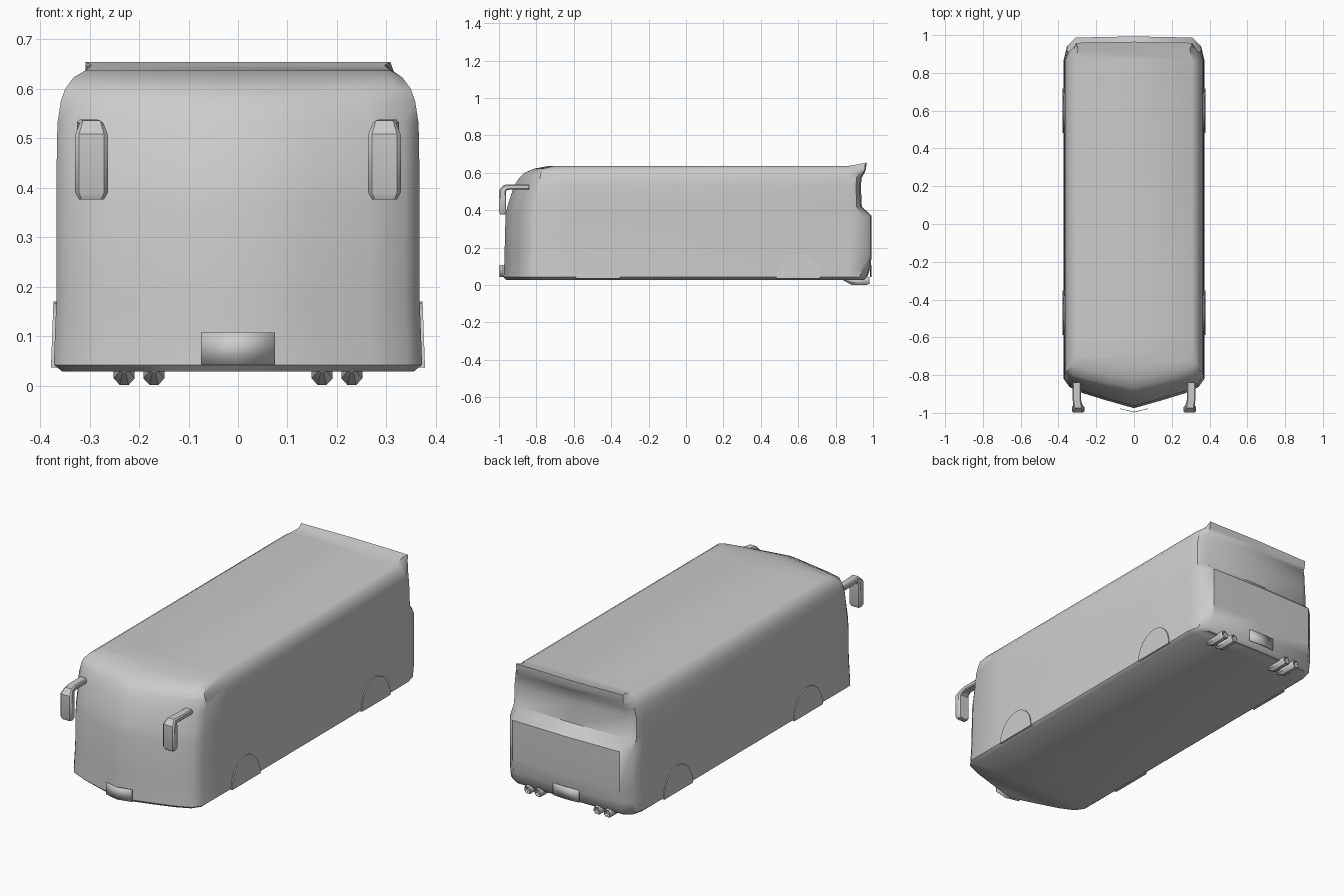
import bpy, bmesh, math
from mathutils import Vector

if "Cube" in bpy.data.objects:
    bpy.data.objects.remove(bpy.data.objects["Cube"])

grey = bpy.data.materials.new("light grey")
grey.use_nodes = True
grey.diffuse_color = (0.6, 0.6, 0.6, 1)
grey.node_tree.nodes["Principled BSDF"].inputs["Base Color"].default_value = (0.6, 0.6, 0.6, 1)


def finish(name, bm, angle=40):
    bmesh.ops.recalc_face_normals(bm, faces=bm.faces)
    mesh = bpy.data.meshes.new(name)
    bm.to_mesh(mesh)
    bm.free()
    mesh.materials.append(grey)
    ob = bpy.data.objects.new(name, mesh)
    bpy.context.collection.objects.link(ob)
    bpy.ops.object.select_all(action='DESELECT')
    ob.select_set(True)
    bpy.context.view_layer.objects.active = ob
    bpy.ops.object.shade_smooth_by_angle(angle=math.radians(angle))
    return ob


def loft(bm, rings, caps=True):
    loops = [[bm.verts.new(p) for p in ring] for ring in rings]
    for a, b in zip(loops, loops[1:]):
        for i in range(len(a)):
            j = (i + 1) % len(a)
            bm.faces.new((a[i], a[j], b[j], b[i]))
    if caps:
        bm.faces.new(loops[0])
        bm.faces.new(loops[-1])
    return loops


# Coach shell: stacked plan outlines (height, half width, nose, bow depth, tail)
LEVELS = [
    (0.028, 0.355, -0.962, 0.14, 0.955),
    (0.042, 0.372, -0.975, 0.14, 0.970),
    (0.10, 0.370, -0.972, 0.14, 0.988),
    (0.17, 0.367, -0.970, 0.14, 0.993),
    (0.37, 0.367, -0.965, 0.14, 0.993),
    (0.42, 0.367, -0.955, 0.14, 0.940),
    (0.53, 0.365, -0.920, 0.12, 0.935),
    (0.575, 0.358, -0.890, 0.10, 0.940),
    (0.60, 0.349, -0.865, 0.08, 0.955),
    (0.623, 0.332, -0.810, 0.06, 0.963),
    (0.637, 0.308, -0.735, 0.03, 0.965),
]


def outline(z, w, nose, bow, tail):
    lip = 0.017 if z > 0.63 else 0
    half = [(0, nose, z), (w * 0.4, nose + bow * 0.3, z), (w * 0.72, nose + bow * 0.56, z),
            (w * 0.92, nose + bow * 0.8, z), (w, nose + bow * 1.1, z), (w, -0.6, z),
            (w, 0.87, z), (w * 0.96, 0.87 + (tail - 0.87) * 0.6, z + lip * 0.6),
            (min(w, 0.308), tail - 0.006, z + lip), (0, tail, z + lip)]
    return half + [(-x, y, h) for x, y, h in half[-2:0:-1]]


bm = bmesh.new()
loops = loft(bm, [outline(*level) for level in LEVELS], caps=False)
for loop in (loops[0], loops[-1]):      # floor and roof as strips across the width
    n = len(loop)
    for i in range(n // 2):
        strip = [loop[i], loop[i + 1], loop[(n - i - 1) % n], loop[-i % n]]
        bm.faces.new(list(dict.fromkeys(strip)))
bmesh.ops.remove_doubles(bm, verts=bm.verts, dist=0.0005)
finish("coach_body", bm)

# Wheel arch covers: shallow half discs on both sides
for side, label in ((1, "left"), (-1, "right")):
    for cy, place in ((-0.47, "front"), (0.60, "rear")):
        bm = bmesh.new()
        rings = []
        for inset in (0, 1):
            ring = []
            for k in range(13):
                a = math.pi * k / 12
                z = 0.036 + 0.134 * math.sin(a)
                x = (0.378 - 0.005 * math.sin(a)) if inset else 0.355
                ring.append((side * x, cy + 0.118 * math.cos(a), z))
            rings.append(ring)
        loft(bm, rings)
        finish(f"{place}_{label}_wheel_arch", bm)

# Exhaust pipes with tapered front ends
for n, x in enumerate((-0.23, -0.17, 0.17, 0.23)):
    bm = bmesh.new()
    rings = []
    for y, r, z in ((0.84, 0.008, 0.034), (0.885, 0.023, 0.024), (0.965, 0.023, 0.024),
                    (0.98, 0.017, 0.024), (0.96, 0.013, 0.024)):
        rings.append([(x + r * math.cos(k * math.pi / 4 + math.pi / 8),
                       y, z + r * 1.08 * math.sin(k * math.pi / 4 + math.pi / 8)) for k in range(8)])
    loft(bm, rings)
    finish(f"exhaust_pipe_{n + 1}", bm)

# Hanging mirrors: one bent strip per side, arm then drop head (y, z, half width, half depth)
PATH = [(-0.84, 0.525, 0.022, 0.013), (-0.93, 0.525, 0.022, 0.013),
        (-0.965, 0.522, 0.024, 0.017), (-0.980, 0.505, 0.033, 0.019),
        (-0.980, 0.390, 0.033, 0.019), (-0.980, 0.376, 0.025, 0.013)]
TILT = [0, 0, 35, 80, 90, 90]
for side, label in ((1, "left"), (-1, "right")):
    bm = bmesh.new()
    rings = []
    for (y, z, hw, hd), tilt in zip(PATH, TILT):
        up = Vector((0, -math.sin(math.radians(tilt)), math.cos(math.radians(tilt))))
        cx = side * (0.296 if tilt else 0.303)
        c = hd * 0.4
        corners = [(hw, -hd + c), (hw, hd - c), (hw - c, hd), (c - hw, hd),
                   (-hw, hd - c), (-hw, c - hd), (c - hw, -hd), (hw - c, -hd)]
        rings.append([Vector((cx + u, y, z)) + up * v for u, v in corners])
    loft(bm, rings)
    finish(f"{label}_mirror", bm)

# Blank plates, bent to follow the front and rear
for name, y, bend in (("front_plate", -0.997, 0.018), ("rear_plate", 0.992, -0.004)):
    bm = bmesh.new()
    columns = []
    for x in (-0.075, 0, 0.075):
        yy = y + bend * abs(x) / 0.075
        columns.append([bm.verts.new((x, yy, z)) for z in (0.043, 0.107)])
    for a, b in zip(columns, columns[1:]):
        bm.faces.new((a[0], b[0], b[1], a[1]))
    if y > 0:
        bmesh.ops.reverse_faces(bm, faces=bm.faces)
    plate = finish(name, bm)
    solid = plate.modifiers.new("thickness", 'SOLIDIFY')
    solid.thickness = 0.003
